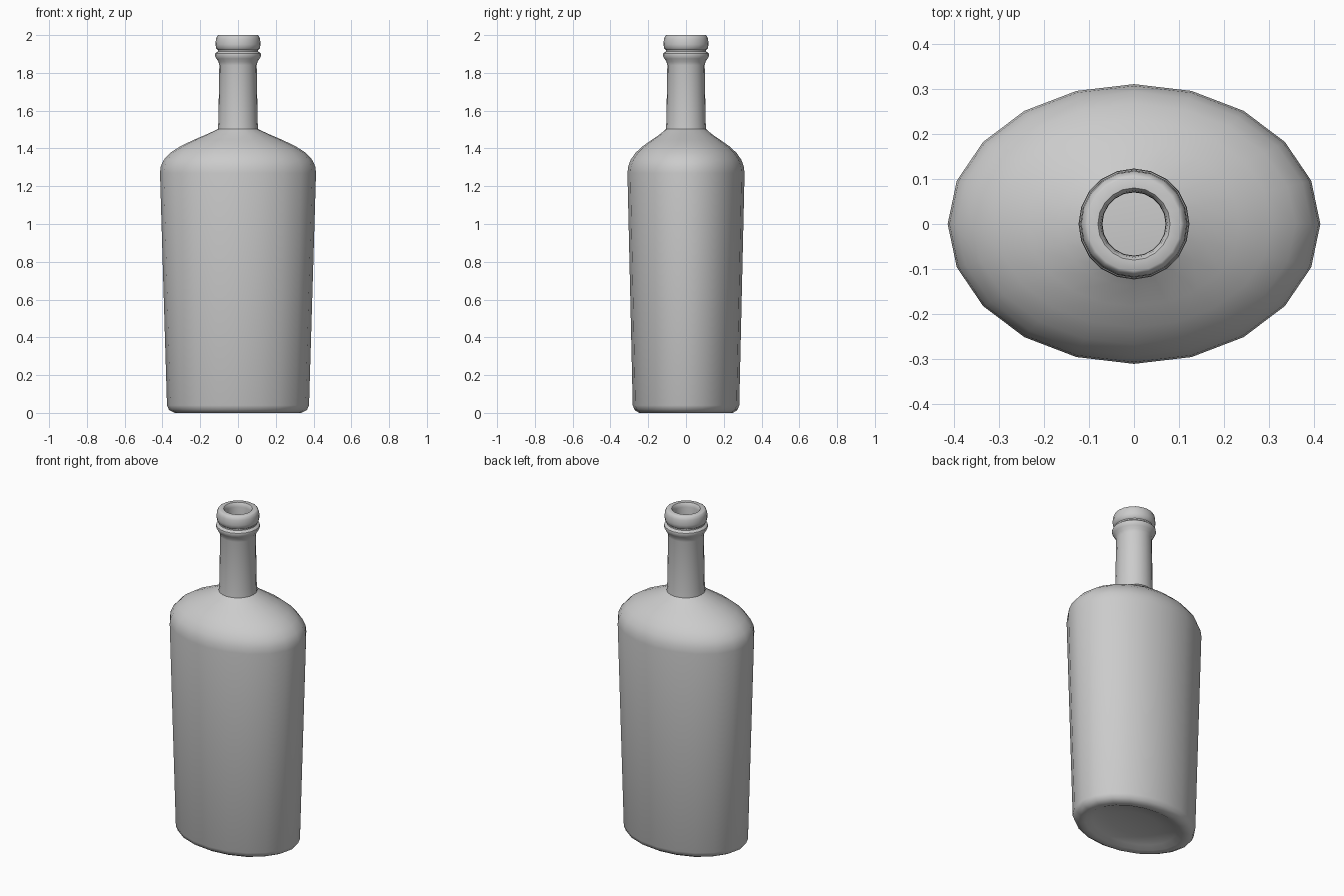
import bpy, bmesh, math

SIDES = 20

# Profile from punt centre up to the mouth: (half width x, half depth y, height)
base = [(0.15, 0.11, 0.035), (0.26, 0.185, 0.02), (0.30, 0.215, 0.003),
        (0.335, 0.248, 0.0), (0.365, 0.272, 0.015), (0.376, 0.282, 0.04)]
body = [(0.413, 0.31, 1.27)]
shoulder = [(0.409, 0.306, 1.305), (0.393, 0.293, 1.34), (0.358, 0.267, 1.377),
            (0.305, 0.229, 1.412), (0.235, 0.182, 1.445), (0.165, 0.138, 1.475),
            (0.107, 0.107, 1.502)]
# Round neck, collar, rolled lip and inner mouth: (radius, height)
neck = [(0.104, 1.54), (0.099, 1.84), (0.103, 1.858),
        (0.114, 1.875), (0.123, 1.893), (0.121, 1.903), (0.107, 1.914),
        (0.107, 1.922), (0.116, 1.930), (0.119, 1.95), (0.117, 1.98),
        (0.110, 1.996), (0.104, 2.0), (0.080, 2.0), (0.074, 1.992),
        (0.071, 1.975), (0.070, 1.86)]
profile = base + body + shoulder + [(r, r, z) for r, z in neck]

bm = bmesh.new()
rings = []
for rx, ry, z in profile:
    rings.append([bm.verts.new((rx * math.cos(2 * math.pi * i / SIDES),
                                ry * math.sin(2 * math.pi * i / SIDES), z))
                  for i in range(SIDES)])

# Skin between neighbouring rings
for low, high in zip(rings, rings[1:]):
    for i in range(SIDES):
        j = (i + 1) % SIDES
        bm.faces.new((low[i], low[j], high[j], high[i]))

# Raised punt under the bottle
centre = bm.verts.new((0, 0, 0.042))
for i in range(SIDES):
    bm.faces.new((centre, rings[0][(i + 1) % SIDES], rings[0][i]))

mesh = bpy.data.meshes.new("bottle")
bm.to_mesh(mesh)
bm.free()
bottle = bpy.data.objects.new("bottle", mesh)
bpy.context.collection.objects.link(bottle)

# Smooth glass with crisp creases
bpy.context.view_layer.objects.active = bottle
bottle.select_set(True)
bpy.ops.object.shade_smooth_by_angle(angle=math.radians(40))
